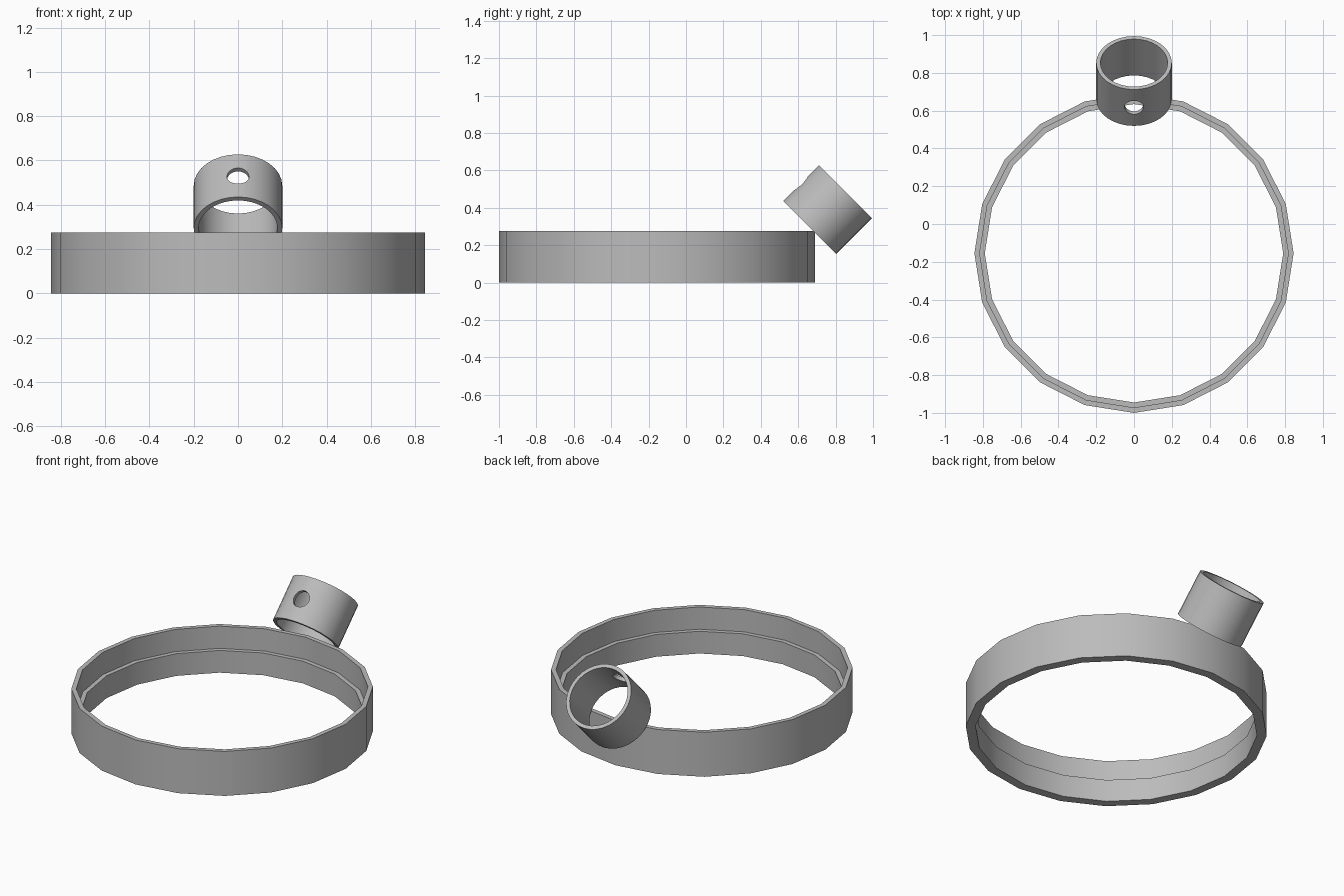
import bpy
import bmesh
import math
from mathutils import Matrix, Vector

cube = bpy.data.objects.get("Cube")
if cube:
    bpy.data.objects.remove(cube)

grey = bpy.data.materials.new("plain_grey")
grey.use_nodes = True
colour = (0.5, 0.5, 0.5, 1)
grey.diffuse_color = colour
grey.node_tree.nodes["Principled BSDF"].inputs["Base Color"].default_value = colour


def lathe(name, profile, sides, matrix):
    """Spin a closed (radius, height) profile around z, then place it."""
    bm = bmesh.new()
    rings = []
    for i in range(sides):
        a = math.tau * i / sides
        rings.append([bm.verts.new((r * math.cos(a), r * math.sin(a), z)) for r, z in profile])
    n = len(profile)
    for i in range(sides):
        here, after = rings[i], rings[(i + 1) % sides]
        for j in range(n):
            k = (j + 1) % n
            bm.faces.new((here[j], after[j], after[k], here[k]))
    bmesh.ops.recalc_face_normals(bm, faces=bm.faces)
    bm.transform(matrix)
    mesh = bpy.data.meshes.new(name)
    bm.to_mesh(mesh)
    bm.free()
    mesh.materials.append(grey)
    obj = bpy.data.objects.new(name, mesh)
    bpy.context.collection.objects.link(obj)
    return obj


def activate(obj):
    bpy.ops.object.select_all(action="DESELECT")
    obj.select_set(True)
    bpy.context.view_layer.objects.active = obj


# Stepped band: thin upper wall above a thicker lower wall
HEIGHT = 0.275
band = lathe(
    "stepped_ring",
    [(0.845, 0), (0.845, HEIGHT), (0.817, HEIGHT), (0.817, HEIGHT / 2), (0.79, HEIGHT / 2), (0.79, 0)],
    20, Matrix.Translation((0, -0.155, 0)))

# Tilted socket tube leaning backward on the rim of the band
tilt = Matrix.Translation((0, 0.757, 0.39)) @ Matrix.Rotation(-math.pi / 4, 4, "X")
HALF = 0.136
tube = lathe(
    "socket_tube",
    [(0.2, -HALF), (0.2, HALF), (0.178, HALF), (0.178, -HALF)],
    32, tilt)

# Screw hole through the upper front wall of the tube
bm = bmesh.new()
bmesh.ops.create_cone(bm, cap_ends=True, segments=32, radius1=0.05, radius2=0.05, depth=0.2)
bm.transform(tilt @ Matrix.Translation((0, -0.2, 0)) @ Matrix.Rotation(math.pi / 2, 4, "X"))
hole_mesh = bpy.data.meshes.new("hole_cutter")
bm.to_mesh(hole_mesh)
bm.free()
hole_mesh.materials.append(grey)
cutter = bpy.data.objects.new("hole_cutter", hole_mesh)
bpy.context.collection.objects.link(cutter)
cutter.hide_render = True

cut = tube.modifiers.new("screw_hole", "BOOLEAN")
cut.operation = "DIFFERENCE"
cut.solver = "EXACT"
cut.object = cutter
activate(tube)
bpy.ops.object.modifier_apply(modifier=cut.name)
bpy.data.objects.remove(cutter)

# Smooth walls with crisp rims
for part in (band, tube):
    activate(part)
    bpy.ops.object.shade_smooth_by_angle(angle=math.radians(30))
